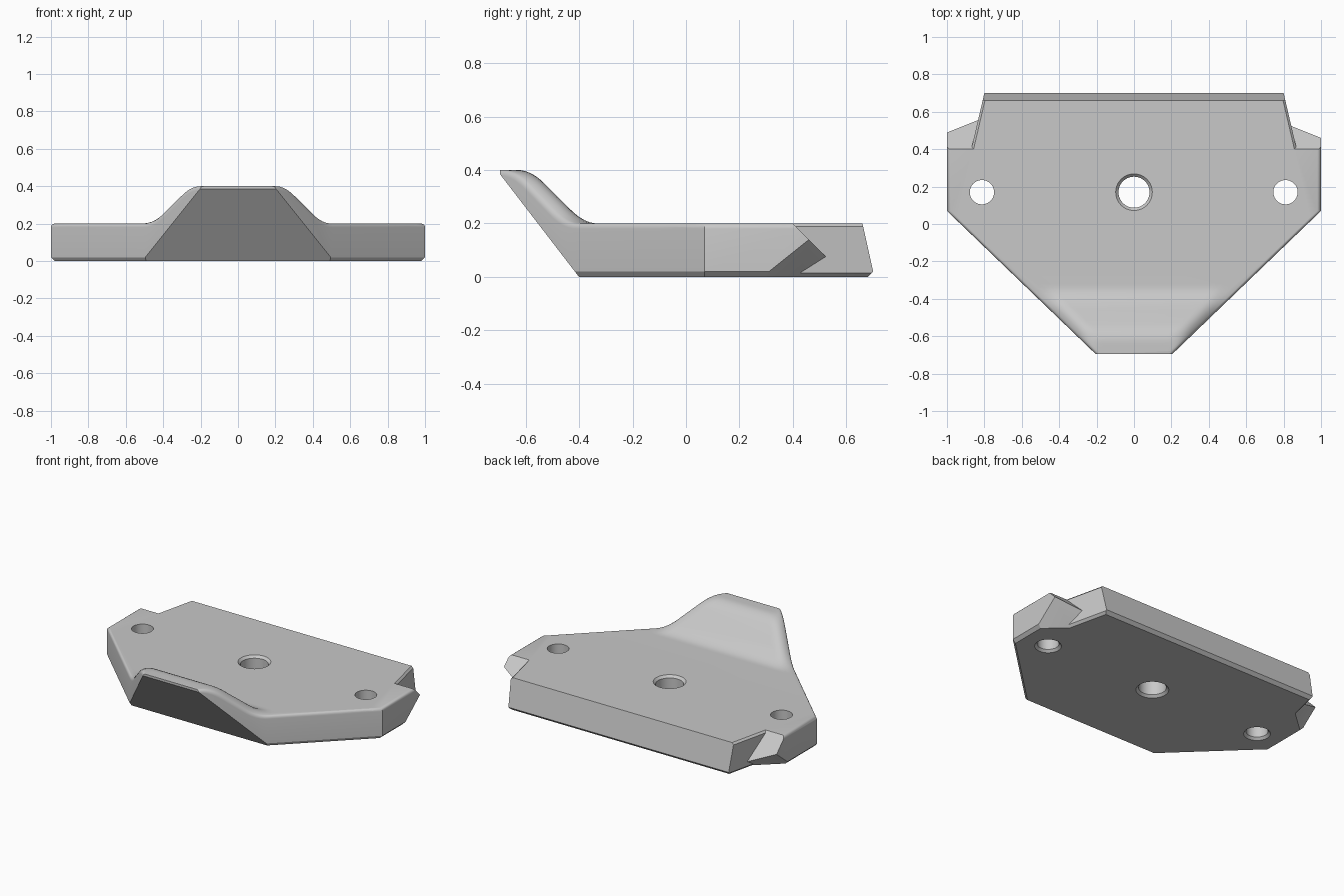
import bpy, bmesh, math
from mathutils import Vector

cube = bpy.data.objects.get("Cube")
if cube:
    bpy.data.objects.remove(cube, do_unlink=True)

mat = bpy.data.materials.new("grey")
mat.use_nodes = True
GREY = (0.58, 0.58, 0.58, 1)
mat.diffuse_color = GREY
mat.node_tree.nodes["Principled BSDF"].inputs["Base Color"].default_value = GREY


def loft(loops):
    """Closed solid skinned over a list of equal closed loops."""
    bm = bmesh.new()
    rings = [[bm.verts.new(p) for p in loop] for loop in loops]
    n = len(rings[0])
    for a, b in zip(rings, rings[1:]):
        for i in range(n):
            j = (i + 1) % n
            bm.faces.new((a[i], a[j], b[j], b[i]))
    bm.faces.new(rings[0])
    bm.faces.new(rings[-1])
    bmesh.ops.recalc_face_normals(bm, faces=bm.faces)
    return bm


def cut(bm, point, normal):
    """Slice off everything beyond a plane and cap the opening."""
    bmesh.ops.bisect_plane(bm, geom=bm.verts[:] + bm.edges[:] + bm.faces[:], dist=1e-5,
                           plane_co=point, plane_no=Vector(normal).normalized(), clear_outer=True)
    bmesh.ops.holes_fill(bm, edges=[e for e in bm.edges if e.is_boundary], sides=0)


def make(bm, name):
    bmesh.ops.recalc_face_normals(bm, faces=bm.faces)
    mesh = bpy.data.meshes.new(name)
    bm.to_mesh(mesh)
    bm.free()
    mesh.materials.append(mat)
    obj = bpy.data.objects.new(name, mesh)
    bpy.context.collection.objects.link(obj)
    return obj


def boolean(target, tool, operation):
    mod = target.modifiers.new(tool.name, 'BOOLEAN')
    mod.operation, mod.solver, mod.object = operation, 'EXACT', tool
    bpy.context.view_layer.objects.active = target
    bpy.ops.object.modifier_apply(modifier=mod.name)
    bpy.data.objects.remove(tool, do_unlink=True)


# Plate height: flat slab with a raised, softly blended front hump
BLEND, ROUND = 0.05, 0.02


def height(x, y):
    a, b = abs(x) - 0.25, y + 0.58
    d = max(a, b) + max(BLEND - abs(a - b), 0) ** 2 / (4 * BLEND)
    if d < -BLEND:
        return 0.4
    if d < BLEND:
        return 0.4 - (d + BLEND) ** 2 / (4 * BLEND)
    if d < 0.2 - BLEND:
        return 0.4 - d
    if d < 0.2 + BLEND:
        return 0.2 + (0.2 + BLEND - d) ** 2 / (4 * BLEND)
    return 0.2


def section(y):
    """Cross-section with chamfered bottom and rounded top edges."""
    w = min(1, 0.2 + (y + 0.7) * 0.8 / 0.77)
    right = [(w - ROUND, 0), (w, ROUND)]
    for i in range(4):
        t = math.pi / 2 * i / 4
        x = w - ROUND * (1 - math.sin(math.pi / 2 - t))
        right.append((x, height(x, y) - ROUND * (1 - math.sin(t))))
    n = 32
    inner = w - ROUND
    top = [(inner * (1 - 2 * i / n), height(inner * (1 - 2 * i / n), y)) for i in range(n + 1)]
    left = [(-x, z) for x, z in reversed(right)]
    return [(x, y, z) for x, z in right + top + left]


def slab(rows):
    return loft([section(y) for y in rows])


# Main plate: leaning front face, side lugs with sloped and undercut ends
bm = slab([-0.72] + [-0.7 + 0.02 * i for i in range(21)] + [0.07, 0.72])
cut(bm, (0, -0.4, 0), (0, -0.39, -0.3))
cut(bm, (0, -0.696, 0), (0, -1, 0))
cut(bm, (0, 0.4, 0.2), (0, 1, 1))
cut(bm, (1, 0.285, 0), (0.9, 1, -1.25))
cut(bm, (-1, 0.35, 0), (-0.9, 1, -1.25))
bmesh.ops.dissolve_limit(bm, angle_limit=0.001, verts=bm.verts[:], edges=bm.edges[:])
plate = make(bm, "plate")

# Rear block: tapered sides and leaning rear face
bm = slab([-0.1, 0.07, 0.72])
cut(bm, (0, 0.66, 0.2), (0, 0.18, 0.04))
cut(bm, (0, 0.7, 0.02), (0, 1, -1))
for s in (1, -1):
    nx, ny = s * 0.974, 0.227
    cut(bm, (s * 0.87, 0.4, 0), (nx, ny, 0))
    cut(bm, (s * 0.87, 0.4, 0.188), (nx, ny, 1))
    cut(bm, (s * 0.87, 0.4, 0.015), (nx, ny, -1))
bmesh.ops.dissolve_limit(bm, angle_limit=0.001, verts=bm.verts[:], edges=bm.edges[:])
boolean(plate, make(bm, "rear_block"), 'UNION')


# Through holes with countersunk rims
def hole(x, profile):
    loops = []
    for r, z in profile:
        angles = [math.tau * i / 40 for i in range(40)]
        loops.append([(x + r * math.cos(a), 0.17 + r * math.sin(a), z) for a in angles])
    boolean(plate, make(loft(loops), "hole_cutter"), 'DIFFERENCE')


hole(0, [(0.113, -0.015), (0.083, 0.015), (0.083, 0.185), (0.113, 0.215)])
for x in (-0.813, 0.81):
    hole(x, [(0.095, -0.015), (0.065, 0.015), (0.065, 0.25)])

bpy.ops.object.select_all(action='DESELECT')
plate.select_set(True)
bpy.context.view_layer.objects.active = plate
bpy.ops.object.shade_smooth_by_angle(angle=math.radians(30))
